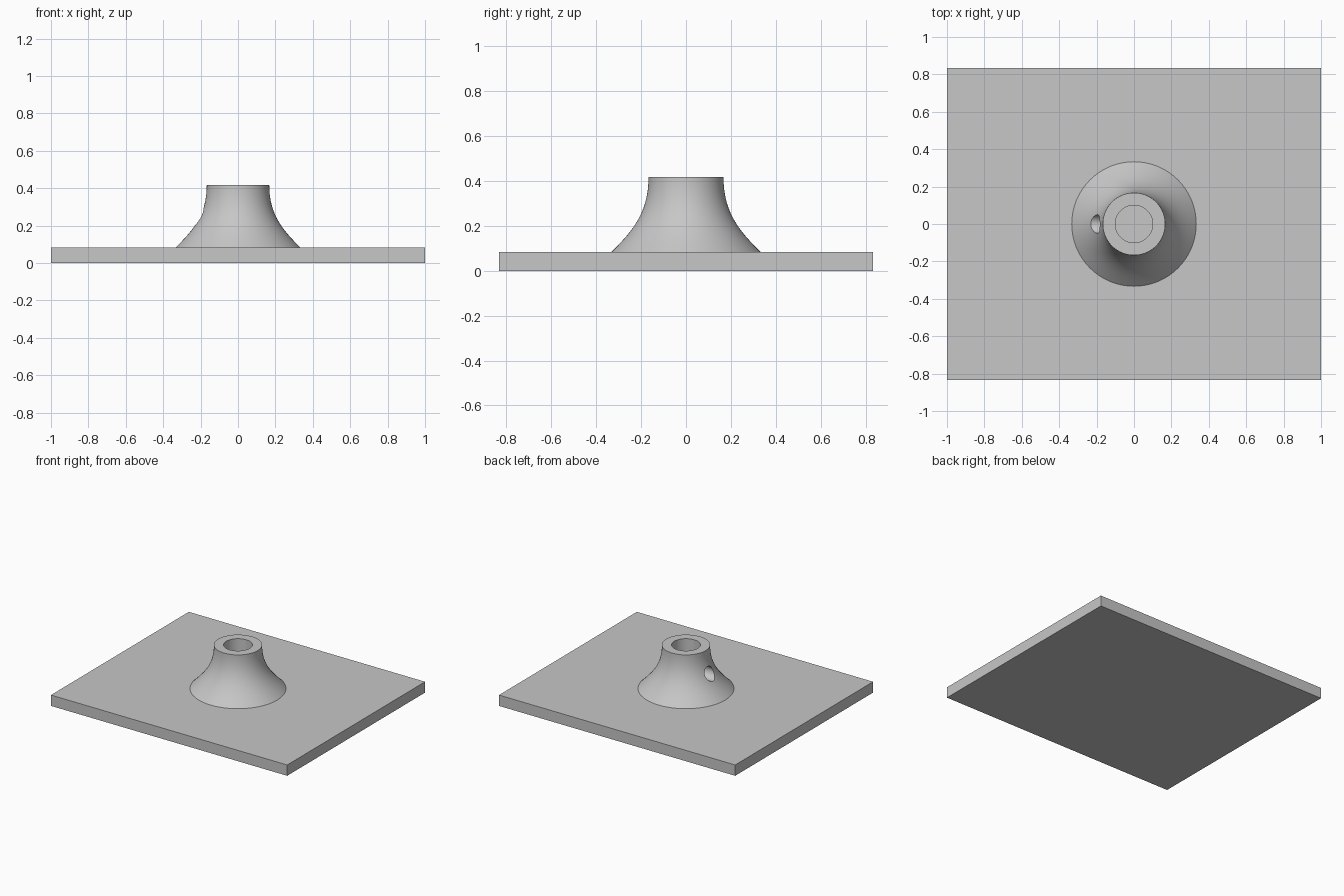
import bpy, bmesh, math
from mathutils import Matrix, Vector
from mathutils.geometry import interpolate_bezier

cube = bpy.data.objects.get("Cube")
if cube:
    bpy.data.objects.remove(cube, do_unlink=True)

PLATE_T, TOP = 0.083, 0.417
FOOT_R, NECK_R, BORE_R = 0.333, 0.167, 0.1

grey = bpy.data.materials.new("light_grey")
grey.use_nodes = True
colour = (0.57, 0.57, 0.57, 1)
grey.diffuse_color = colour
grey.node_tree.nodes["Principled BSDF"].inputs["Base Color"].default_value = colour


def make_object(name, bm):
    mesh = bpy.data.meshes.new(name)
    bmesh.ops.recalc_face_normals(bm, faces=bm.faces)
    bm.to_mesh(mesh)
    bm.free()
    mesh.materials.append(grey)
    obj = bpy.data.objects.new(name, mesh)
    bpy.context.collection.objects.link(obj)
    return obj


def lathe(name, profile, sides=64):
    """Spin a closed (radius, height) outline around z."""
    bm = bmesh.new()
    rings = []
    for i in range(sides):
        a = 2 * math.pi * i / sides
        rings.append([bm.verts.new((r * math.cos(a), r * math.sin(a), z)) for r, z in profile])
    n = len(profile)
    for i in range(sides):
        here, there = rings[i], rings[(i + 1) % sides]
        for j in range(n):
            k = (j + 1) % n
            bm.faces.new((here[j], there[j], there[k], here[k]))
    return make_object(name, bm)


# Base plate
bm = bmesh.new()
bmesh.ops.create_cube(bm, size=1)
bmesh.ops.scale(bm, vec=(2, 1.667, PLATE_T), verts=bm.verts)
bmesh.ops.translate(bm, vec=(0, 0, PLATE_T / 2), verts=bm.verts)
make_object("base_plate", bm)

# Flared hub with a central bore, foot sunk a little into the plate
flare = interpolate_bezier(Vector((FOOT_R, PLATE_T, 0)), Vector((0.25, 0.167, 0)),
                           Vector((NECK_R, 0.25, 0)), Vector((NECK_R, TOP, 0)), 24)
sunk = PLATE_T - 0.02
outline = [(FOOT_R, sunk)] + [(p.x, p.y) for p in flare] + [(BORE_R, TOP), (BORE_R, sunk)]
hub = lathe("flared_hub", outline)

# Side hole drilled through the wall into the bore
bm = bmesh.new()
bmesh.ops.create_cone(bm, cap_ends=True, segments=32, radius1=0.05, radius2=0.05, depth=0.4,
                      matrix=Matrix.Translation((-0.2, 0, 0.25)) @ Matrix.Rotation(math.pi / 2, 4, 'Y'))
drill = make_object("side_hole_cutter", bm)
drill.hide_render = True

bpy.ops.object.select_all(action='DESELECT')
hub.select_set(True)
bpy.context.view_layer.objects.active = hub
cut = hub.modifiers.new("side_hole", 'BOOLEAN')
cut.operation = 'DIFFERENCE'
cut.solver = 'EXACT'
cut.object = drill
bpy.ops.object.modifier_apply(modifier=cut.name)
bpy.data.objects.remove(drill, do_unlink=True)
bpy.ops.object.shade_smooth_by_angle(angle=math.radians(30))
